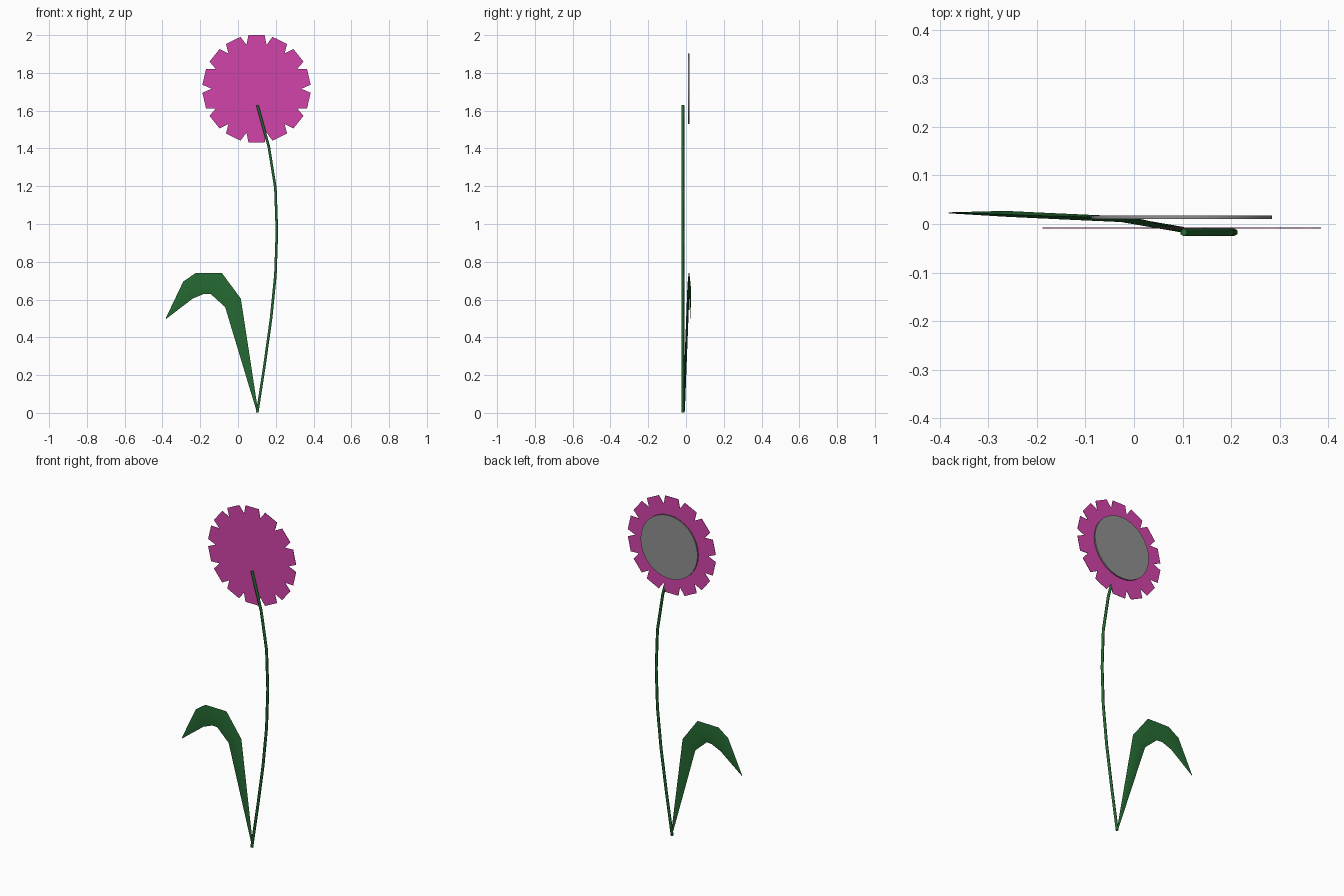
import bpy, bmesh
from math import pi, sin, cos, radians
from mathutils import Vector

if "Cube" in bpy.data.objects:
    bpy.data.objects.remove(bpy.data.objects["Cube"])


def material(name, rgb):
    mat = bpy.data.materials.new(name)
    mat.use_nodes = True
    colour = (*rgb, 1)
    mat.diffuse_color = colour
    mat.node_tree.nodes["Principled BSDF"].inputs["Base Color"].default_value = colour
    return mat


green = material("leaf green", (0.018, 0.14, 0.032))
pink = material("petal pink", (0.65, 0.056, 0.40))
grey = material("centre grey", (0.28, 0.28, 0.28))


def finish(bm, name, mat, angle=30):
    bmesh.ops.recalc_face_normals(bm, faces=bm.faces)
    mesh = bpy.data.meshes.new(name)
    bm.to_mesh(mesh)
    bm.free()
    mesh.materials.append(mat)
    obj = bpy.data.objects.new(name, mesh)
    bpy.context.collection.objects.link(obj)
    bpy.ops.object.select_all(action="DESELECT")
    obj.select_set(True)
    bpy.context.view_layer.objects.active = obj
    bpy.ops.object.shade_smooth_by_angle(angle=radians(angle))
    return obj


def slab(name, outline, y_front, y_back, mat):
    """Extrude an x-z outline from y_front to y_back."""
    bm = bmesh.new()
    face = bm.faces.new([bm.verts.new((x, y_front, z)) for x, z in outline])
    grown = bmesh.ops.extrude_face_region(bm, geom=[face])["geom"]
    moved = [v for v in grown if isinstance(v, bmesh.types.BMVert)]
    bmesh.ops.translate(bm, verts=moved, vec=(0, y_back - y_front, 0))
    return finish(bm, name, mat)


# Flower head: flat-ended petals with V notches between them
HEAD_X, HEAD_Z, PETALS = 0.098, 1.716, 14
petal_outline = []
for i in range(PETALS):
    a = pi / 2 + i * 2 * pi / PETALS
    for radius, side in ((0.284, -0.043), (0.284, 0.043)):
        petal_outline.append((HEAD_X + radius * cos(a) - side * sin(a),
                              HEAD_Z + radius * sin(a) + side * cos(a)))
    notch = a + pi / PETALS
    petal_outline.append((HEAD_X + 0.238 * cos(notch), HEAD_Z + 0.238 * sin(notch)))
slab("petals", petal_outline, -0.009, -0.007, pink)

# Round centre on the back of the petals
turns = [i * 2 * pi / 32 for i in range(32)]
slab("flower_centre", [(HEAD_X + 0.186 * cos(a), HEAD_Z + 0.186 * sin(a)) for a in turns],
     0.010, 0.018, grey)

# Stem: a round tube along a gentle bow
stem_path = [(0.102, 0.002), (0.14, 0.25), (0.175, 0.5), (0.198, 0.73),
             (0.206, 0.96), (0.198, 1.19), (0.163, 1.41), (0.103, 1.628)]
curve = bpy.data.curves.new("stem", "CURVE")
curve.dimensions = "3D"
curve.bevel_depth = 0.0078
curve.bevel_resolution = 1
curve.use_fill_caps = True
spline = curve.splines.new("POLY")
spline.points.add(len(stem_path) - 1)
for point, (x, z) in zip(spline.points, stem_path):
    point.co = (x, -0.017, z, 1)
curve.materials.append(green)
bpy.context.collection.objects.link(bpy.data.objects.new("stem", curve))

# Leaf: thin lens-shaped sections, each with outer edge, inner edge and depth
sections = [
    ((0.106, 0.012), (0.098, 0.010), -0.012),
    ((0.015, 0.605), (-0.068, 0.56), 0.010),
    ((-0.085, 0.74), (-0.145, 0.63), 0.014),
    ((-0.225, 0.74), (-0.18, 0.63), 0.018),
    ((-0.29, 0.695), (-0.24, 0.605), 0.021),
    ((-0.382, 0.502), (-0.380, 0.498), 0.023),
]
bm = bmesh.new()
rings = []
for i, (outer, inner, y) in enumerate(sections):
    half = 0.001 if i == len(sections) - 1 else 0.006
    a, b = Vector((outer[0], y, outer[1])), Vector((inner[0], y, inner[1]))
    mid = (a + b) / 2
    depth = Vector((0, half, 0))
    rings.append([bm.verts.new(p) for p in (a, mid + depth, b, mid - depth)])
for low, high in zip(rings, rings[1:]):
    for k in range(4):
        n = (k + 1) % 4
        bm.faces.new((low[k], low[n], high[n], high[k]))
bm.faces.new(rings[0])
bm.faces.new(rings[-1])
finish(bm, "leaf", green, 50)
